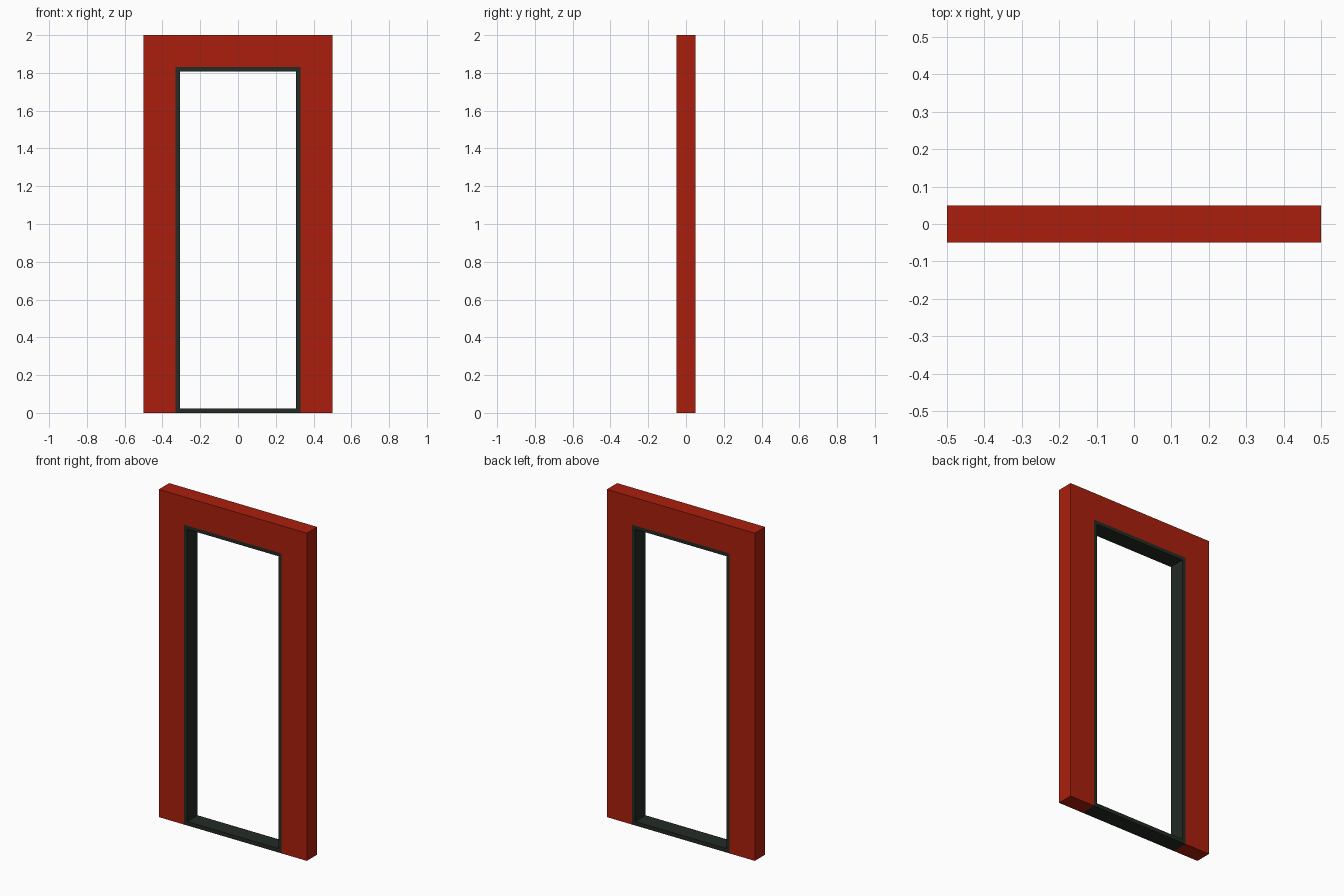
import bpy, bmesh

if "Cube" in bpy.data.objects:
    bpy.data.objects.remove(bpy.data.objects["Cube"])

DEPTH = 0.10


def material(name, color):
    m = bpy.data.materials.new(name)
    m.diffuse_color = (*color, 1)
    m.use_nodes = True
    m.node_tree.nodes["Principled BSDF"].inputs["Base Color"].default_value = m.diffuse_color
    return m


def extruded(name, outline, mat):
    """Extrude an x-z outline through the wall depth, centred on y = 0."""
    bm = bmesh.new()
    face = bm.faces.new([bm.verts.new((x, -DEPTH / 2, z)) for x, z in outline])
    geo = bmesh.ops.extrude_face_region(bm, geom=[face])["geom"]
    bmesh.ops.translate(bm, vec=(0, DEPTH, 0),
                        verts=[g for g in geo if isinstance(g, bmesh.types.BMVert)])
    bmesh.ops.recalc_face_normals(bm, faces=bm.faces)
    me = bpy.data.meshes.new(name)
    bm.to_mesh(me)
    bm.free()
    me.materials.append(mat)
    ob = bpy.data.objects.new(name, me)
    bpy.context.collection.objects.link(ob)
    return ob


red = material("brick red", (0.40, 0.0137, 0.004))
dark = material("dark green grey", (0.017, 0.024, 0.017))

W, H = 0.5, 2.0            # wall half width and height
OW, OH = 0.33, 1.83        # doorway half width and height
T = 0.022                  # lining thickness
IW = OW - T

# Wall: one inverted U around the doorway
extruded("wall_surround", [(-W, 0), (-OW, 0), (-OW, OH), (OW, OH),
                           (OW, 0), (W, 0), (W, H), (-W, H)], red)

# Door lining: jambs and head in one piece, plus the sill
extruded("door_lining", [(-OW, 0), (-IW, 0), (-IW, OH - T), (IW, OH - T),
                         (IW, 0), (OW, 0), (OW, OH), (-OW, OH)], dark)
extruded("door_sill", [(-IW, 0), (IW, 0), (IW, 0.024), (-IW, 0.024)], dark)
